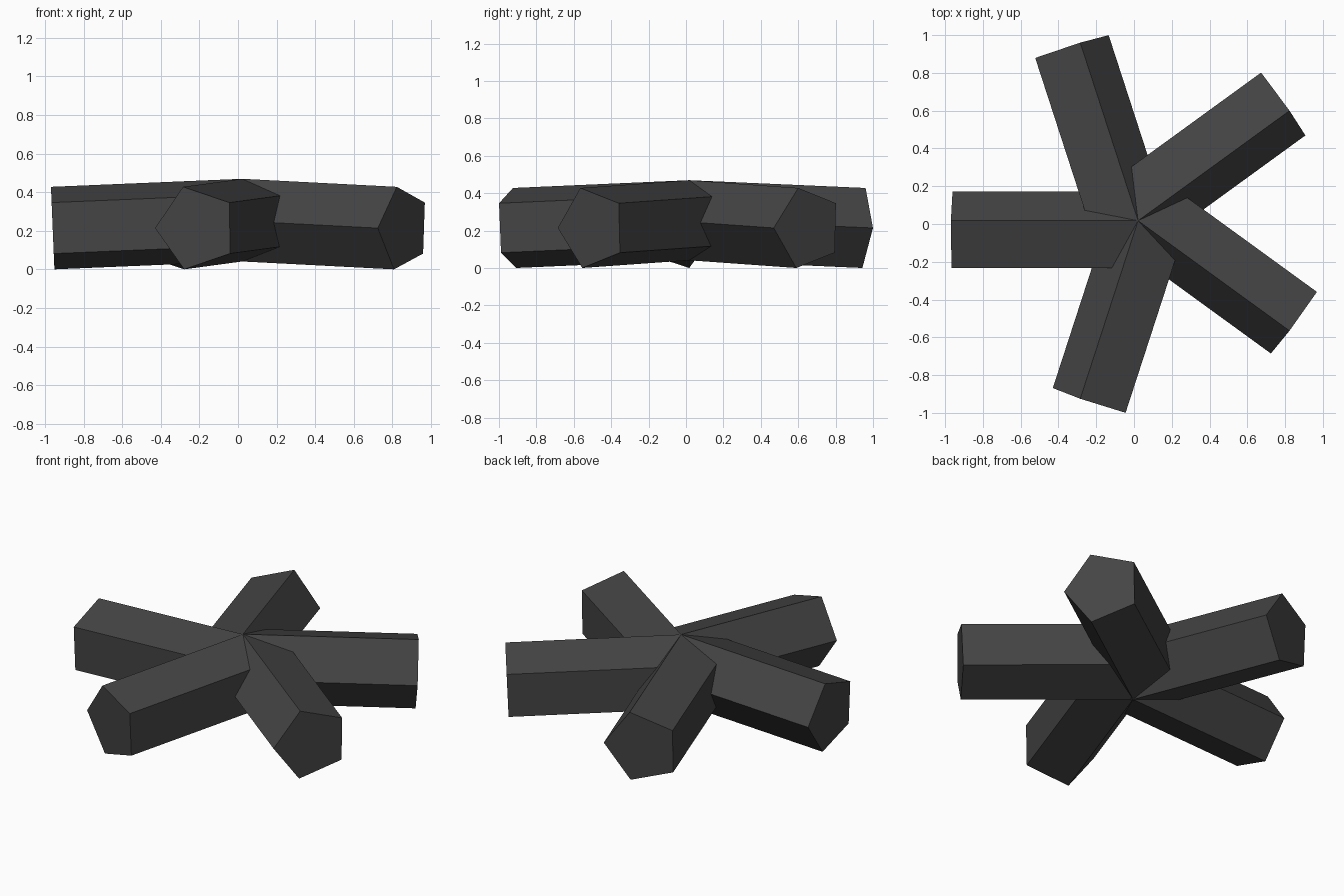
import bpy, bmesh, math
from mathutils import Matrix, Vector

if "Cube" in bpy.data.objects:
    bpy.data.objects.remove(bpy.data.objects["Cube"])

SIDES = 5
R = 0.225                      # cross-section radius
LENGTH = 0.983                 # arm length along its axis
DROOP = math.radians(2.4)      # arms slope gently down towards the tips
INNER = -0.009                 # inner end, so all top ridges meet in one point
HUB = Vector((0.0215, 0.0175, 0.255))

mat = bpy.data.materials.new("charcoal grey")
mat.diffuse_color = (0.058, 0.058, 0.058, 1)
mat.use_nodes = True
mat.node_tree.nodes["Principled BSDF"].inputs["Base Color"].default_value = mat.diffuse_color


def make_arm(name, angle):
    """Pentagonal bar whose upper and lower ridges pass over the hub."""
    bm = bmesh.new()
    shift = R * math.cos(2 * math.pi / SIDES)
    rings = []
    for x in (INNER, LENGTH):
        ring = []
        for k in range(SIDES):
            a = 2 * math.pi * k / SIDES
            ring.append(bm.verts.new((x, shift - R * math.cos(a), R * math.sin(a))))
        rings.append(ring)
    inner, outer = rings
    for k in range(SIDES):
        n = (k + 1) % SIDES
        bm.faces.new((inner[k], inner[n], outer[n], outer[k]))
    bm.faces.new(inner)
    bm.faces.new(outer)
    bm.transform(Matrix.Translation(HUB) @ Matrix.Rotation(angle, 4, 'Z')
                 @ Matrix.Rotation(DROOP, 4, 'Y'))
    bmesh.ops.recalc_face_normals(bm, faces=bm.faces)
    mesh = bpy.data.meshes.new(name)
    bm.to_mesh(mesh)
    bm.free()
    mesh.materials.append(mat)
    bpy.context.collection.objects.link(bpy.data.objects.new(name, mesh))


# five arms spread evenly around the hub
for i in range(5):
    make_arm(f"arm_{i + 1}", math.radians(180 + 72 * i))
